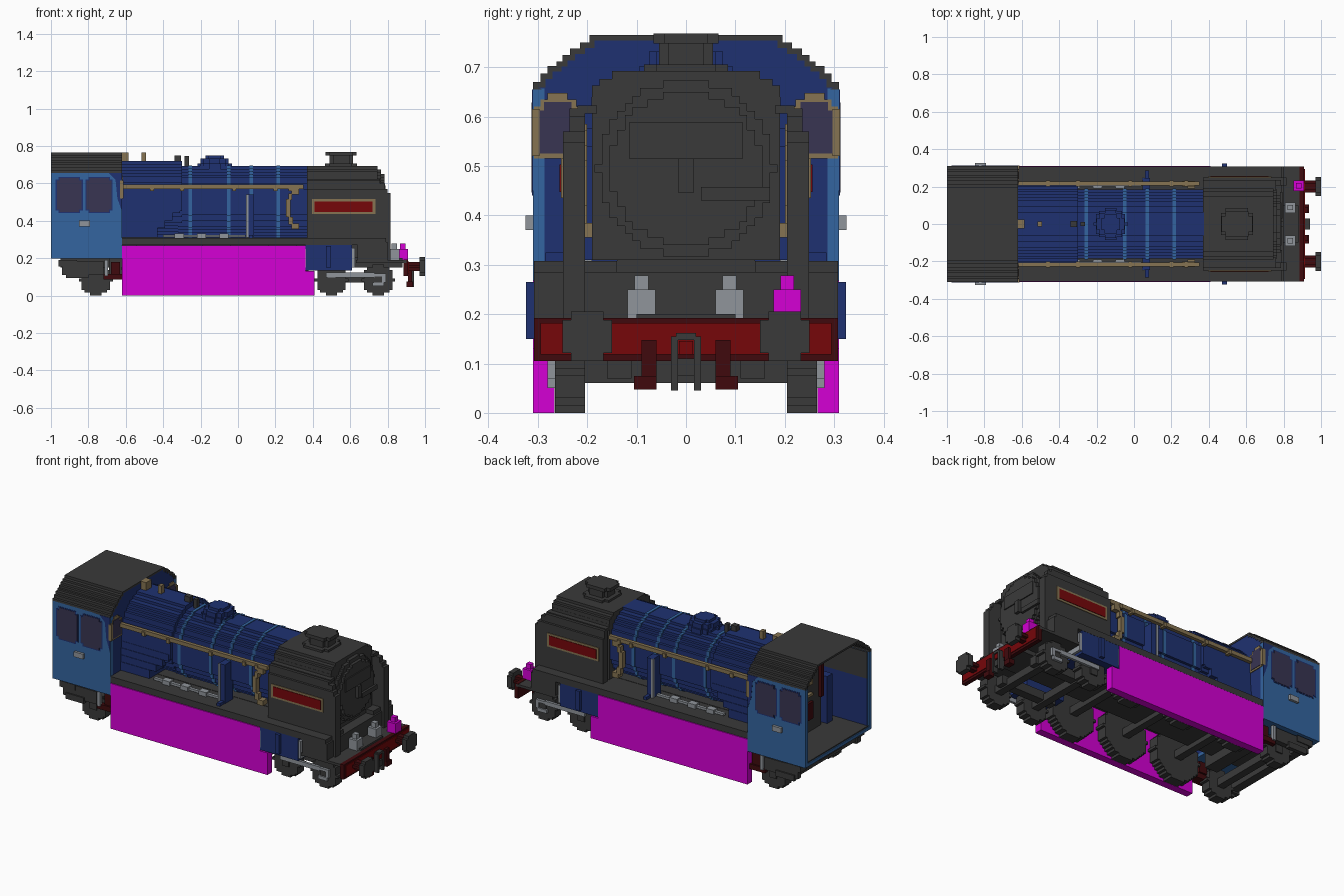
import bpy, bmesh, math

if "Cube" in bpy.data.objects:
    bpy.data.objects.remove(bpy.data.objects["Cube"], do_unlink=True)


def mat(name, r, g, b):
    m = bpy.data.materials.new(name)
    m.diffuse_color = (r, g, b, 1)
    m.use_nodes = True
    m.node_tree.nodes["Principled BSDF"].inputs["Base Color"].default_value = (r, g, b, 1)
    return m


GRAY = mat("dark_gray", 0.042, 0.042, 0.042)
NAVY = mat("dark_blue", 0.0135, 0.031, 0.165)
BLUE = mat("light_blue", 0.034, 0.13, 0.35)
PINK = mat("magenta", 0.66, 0.0, 0.66)
RED = mat("red", 0.18, 0.002, 0.003)
MAROON = mat("dark_red", 0.05, 0.003, 0.004)
GOLD = mat("gold", 0.24, 0.175, 0.085)
STEEL = mat("light_gray", 0.28, 0.3, 0.33)
GLASS = mat("window_purple", 0.04, 0.035, 0.085)


def prisms(name, m, parts, axis="x", mirror=False):
    """Extrude outlines (points, start, end) along an axis; optionally mirror over y."""
    bm = bmesh.new()
    for s in ((1, -1) if mirror else (1,)):
        for pts, a, b in parts:
            rings = []
            for t in (a, b):
                ring = []
                for u, v in pts:
                    x, y, z = {"x": (t, u, v), "y": (u, t, v), "z": (u, v, t)}[axis]
                    ring.append(bm.verts.new((x, y * s, z)))
                rings.append(ring)
            bm.faces.new(rings[0])
            bm.faces.new(rings[1])
            n = len(pts)
            for i in range(n):
                j = (i + 1) % n
                bm.faces.new((rings[0][i], rings[0][j], rings[1][j], rings[1][i]))
    bmesh.ops.recalc_face_normals(bm, faces=bm.faces)
    me = bpy.data.meshes.new(name)
    bm.to_mesh(me)
    bm.free()
    me.materials.append(m)
    ob = bpy.data.objects.new(name, me)
    bpy.context.collection.objects.link(ob)
    return ob


def rect(u0, u1, v0, v1):
    return [(u0, v0), (u1, v0), (u1, v1), (u0, v1)]


def boxes(name, m, *bs, mirror=False):
    """Boxes given as x0, x1, y0, y1, z0, z1."""
    return prisms(name, m, [(rect(*b[2:]), b[0], b[1]) for b in bs], "x", mirror)


def disc(cu, cv, r, step=0.0155, grow=1.0):
    """Blocky circle outline made of square steps."""
    n = max(3, round(2 * r / step))
    h = 2 * r / n
    right = []
    for i in range(n):
        z = -r + (i + 0.5) * h
        w = max(1, round(math.sqrt(r * r - z * z) / h)) * h
        if right and abs(right[-1][0] - w) < 1e-6:
            right[-1] = (w, -r + (i + 1) * h)
        else:
            right += [(w, -r + i * h), (w, -r + (i + 1) * h)]
    half = [(u * grow, v * grow) for u, v in right]
    return [(cu + u, cv + v) for u, v in half] + [(cu - u, cv + v) for u, v in reversed(half)]


def stairs(layers):
    """Right side of a stepped arch from (half width, bottom height) layers."""
    pts = [layers[0]]
    for (w0, _), (w1, z1) in zip(layers, layers[1:]):
        pts += [(w0, z1), (w1, z1)]
    return pts


def flip(pts):
    return [(-u, v) for u, v in reversed(pts)]


def rounded(u0, u1, v0, v1, c=0.015):
    """Rectangle with notched corners."""
    return [(u0 + c, v0), (u1 - c, v0), (u1 - c, v0 + c), (u1, v0 + c), (u1, v1 - c), (u1 - c, v1 - c),
            (u1 - c, v1), (u0 + c, v1), (u0 + c, v1 - c), (u0, v1 - c), (u0, v0 + c), (u0 + c, v0 + c)]


# Cab shell
outer = stairs([(0.31, 0.655), (0.295, 0.67), (0.28, 0.687), (0.262, 0.702), (0.25, 0.712),
                (0.235, 0.725), (0.215, 0.738), (0.195, 0.75), (0.175, 0.765)])[:-1] + [(0.175, 0.765)]
inner = [(0.292, 0.655)] + [(w - 0.01, z - 0.011) for w, z in outer[1:]]
prisms("cab_roof", GRAY, [(outer + flip(outer) + [(-u, v) for u, v in inner] + inner[::-1], -1, -0.62)])
boxes("cab_side", BLUE, (-1, -0.62, 0.287, 0.31, 0.197, 0.657), mirror=True)
boxes("cab_floor", BLUE, (-1, -0.62, -0.287, 0.287, 0.197, 0.215))
boxes("cab_floor_boards", GRAY, (-0.995, -0.63, -0.287, 0.287, 0.215, 0.222))
wall = [(0.287, 0.215)] + inner[1:]
prisms("cab_front_wall", NAVY, [(wall + flip(wall), -0.645, -0.622)])
boxes("cab_lining", GRAY, (-0.99, -0.645, 0.281, 0.287, 0.5, 0.657), mirror=True)
boxes("cab_lower_lining", NAVY, (-0.99, -0.645, 0.281, 0.287, 0.222, 0.5), mirror=True)

# Cab windows and trim
prisms("cab_window_trim", NAVY, [(rounded(x, x + 0.145, 0.44, 0.635), 0.309, 0.3115)
                                 for x in (-0.975, -0.815)], "y", True)
prisms("cab_window", GLASS, [(rounded(x, x + 0.133, 0.446, 0.629), 0.3, 0.313)
                             for x in (-0.969, -0.809)], "y", True)
prisms("cab_front_edge", NAVY, [([(-0.62, 0.45), (-0.62, 0.655), (-0.69, 0.655), (-0.655, 0.62),
                                  (-0.645, 0.52)], 0.308, 0.3115)], "y", True)
boxes("front_window_frame", GOLD, (-0.627, -0.617, 0.205, 0.308, 0.515, 0.62),
      (-0.627, -0.617, 0.222, 0.295, 0.62, 0.635), (-0.627, -0.617, 0.24, 0.28, 0.635, 0.648),
      (-0.632, -0.612, 0.297, 0.312, 0.52, 0.615), mirror=True)
boxes("front_window", GLASS, (-0.62, -0.614, 0.215, 0.297, 0.525, 0.612),
      (-0.62, -0.614, 0.232, 0.288, 0.612, 0.63), mirror=True)
boxes("cab_handle", STEEL, (-0.85, -0.79, 0.305, 0.325, 0.37, 0.4), mirror=True)

# Controls inside the cab
boxes("backhead", GRAY, (-0.78, -0.64, -0.15, 0.15, 0.222, 0.56), (-0.76, -0.64, -0.11, 0.11, 0.56, 0.62))
boxes("firehole", MAROON, (-0.795, -0.78, -0.06, 0.06, 0.3, 0.4), (-0.8, -0.78, 0.09, 0.115, 0.35, 0.6),
      (-0.8, -0.78, -0.15, -0.125, 0.4, 0.6))
boxes("gauges", GOLD, (-0.79, -0.78, -0.06, -0.02, 0.5, 0.54), (-0.79, -0.78, 0.02, 0.06, 0.5, 0.54),
      (-0.8, -0.78, -0.05, 0.05, 0.44, 0.455))
boxes("cab_column", NAVY, (-0.8, -0.7, 0.18, 0.23, 0.222, 0.5), mirror=True)

# Boiler, firebox and bands
prisms("boiler", NAVY, [(disc(0, 0.499, 0.193), -0.32, 0.375)])
prisms("boiler_band", BLUE, [(disc(0, 0.499, 0.193, grow=1.022), x - 0.009, x + 0.009)
                             for x in (-0.255, -0.05, 0.07, 0.215)])
prisms("firebox", NAVY, [(disc(0, 0.514, 0.204), -0.63, -0.3)])
boxes("firebox_flare", NAVY, (-0.62, -0.43, 0.0, 0.215, 0.31, 0.36), (-0.62, -0.39, 0.0, 0.212, 0.36, 0.4),
      (-0.62, -0.35, 0.0, 0.209, 0.4, 0.44), (-0.62, -0.31, 0.0, 0.206, 0.44, 0.48), mirror=True)
prisms("dome", NAVY, [(disc(-0.125, 0, 0.085), 0.66, 0.705), (disc(-0.125, 0, 0.075), 0.705, 0.732),
                      (disc(-0.125, 0, 0.05), 0.732, 0.748)], "z")
boxes("safety_valve", GOLD, (-0.62, -0.585, -0.025, 0.025, 0.7, 0.765), (-0.515, -0.493, -0.014, 0.014, 0.7, 0.765))
boxes("whistle", GRAY, (-0.34, -0.305, -0.016, 0.016, 0.68, 0.75), (-0.285, -0.262, -0.012, 0.012, 0.68, 0.745))

# Handrail, pipes and pump on each side
boxes("handrail", GOLD, (-0.62, 0.35, 0.205, 0.226, 0.57, 0.593),
      *[(x, x + 0.02, 0.2, 0.233, 0.56, 0.585) for x in (-0.47, -0.31, -0.03, 0.19, 0.27)], mirror=True)
boxes("curved_pipe", GOLD, (0.285, 0.325, 0.2, 0.23, 0.54, 0.572), (0.27, 0.29, 0.2, 0.23, 0.51, 0.545),
      (0.257, 0.28, 0.2, 0.23, 0.42, 0.515), (0.27, 0.295, 0.2, 0.23, 0.38, 0.42),
      (0.285, 0.325, 0.19, 0.23, 0.355, 0.385), mirror=True)
boxes("pump", NAVY, (0.045, 0.085, 0.17, 0.245, 0.31, 0.54), (0.06, 0.08, 0.245, 0.285, 0.308, 0.325), mirror=True)
boxes("pump_pipe", STEEL, (0.042, 0.056, 0.235, 0.248, 0.31, 0.54), (-0.4, 0.04, 0.2, 0.218, 0.312, 0.325),
      *[(x, x + 0.05, 0.19, 0.228, 0.308, 0.333) for x in (-0.34, -0.22, -0.1)], mirror=True)

# Smokebox, door and chimney
hood = stairs([(0.19, 0.31), (0.191, 0.61), (0.19, 0.64), (0.175, 0.663), (0.15, 0.676), (0.13, 0.692)])
prisms("smokebox", GRAY, [(hood + flip(hood), 0.37, 0.745), (disc(0, 0.495, 0.178), 0.745, 0.765),
                          (disc(0, 0.495, 0.155), 0.765, 0.782)])
boxes("smokebox_saddle", GRAY, (0.42, 0.74, -0.14, 0.14, 0.25, 0.36))
boxes("door_fittings", GRAY, (0.78, 0.788, -0.115, 0.115, 0.515, 0.588), (0.782, 0.8, -0.015, 0.015, 0.445, 0.515),
      (0.78, 0.795, 0.03, 0.17, 0.43, 0.457))
prisms("chimney", GRAY, [(rounded(0.465, 0.635, -0.085, 0.085, 0.025), 0.68, 0.705),
                         (rounded(0.49, 0.615, -0.055, 0.055, 0.02), 0.705, 0.748),
                         (rounded(0.467, 0.633, -0.066, 0.066, 0.022), 0.748, 0.768)], "z")

# Smoke deflectors with nameplates
prisms("smoke_deflector", GRAY, [([(0.37, 0.29), (0.37, 0.57), (0.8, 0.57), (0.8, 0.548), (0.815, 0.548),
                                   (0.815, 0.19), (0.785, 0.19), (0.785, 0.29)], 0.205, 0.249),
                                 ([(0.37, 0.55), (0.37, 0.616), (0.76, 0.616), (0.76, 0.6), (0.785, 0.6),
                                   (0.785, 0.55)], 0.205, 0.236)], "y", True)
boxes("deflector_cap", GRAY, (0.37, 0.76, 0.18, 0.22, 0.606, 0.622), mirror=True)
boxes("nameplate_border", GOLD, (0.395, 0.735, 0.247, 0.253, 0.435, 0.515), mirror=True)
boxes("nameplate", RED, (0.41, 0.72, 0.25, 0.256, 0.447, 0.503), mirror=True)

# Running boards, front steps and main frame
boxes("running_board", GRAY, (-0.62, 0.79, 0.14, 0.308, 0.27, 0.308), mirror=True)
boxes("front_skirt", GRAY, (0.64, 0.8, -0.308, 0.308, 0.19, 0.285), (0.63, 0.9, -0.308, 0.308, 0.175, 0.19))
boxes("main_frame", GRAY, (-0.95, 0.88, -0.1, 0.1, 0.15, 0.2), (-0.62, 0.64, -0.14, 0.14, 0.2, 0.31),
      (-0.69, -0.61, -0.15, 0.15, 0.1, 0.2))
boxes("side_panel", PINK, (-0.62, 0.41, 0.266, 0.31, 0, 0.13), (-0.62, 0.36, 0.266, 0.31, 0.13, 0.268), mirror=True)

# Cylinders
boxes("cylinder", NAVY, (0.36, 0.61, 0.14, 0.307, 0.135, 0.27), (0.47, 0.497, 0.307, 0.324, 0.15, 0.265), mirror=True)
boxes("cylinder_cover", STEEL, (0.605, 0.625, 0.18, 0.305, 0.15, 0.255), (0.352, 0.363, 0.2, 0.308, 0.15, 0.25),
      mirror=True)

# Wheels and axles
drivers = [(x, 0.145, 0.145) for x in (0.24, -0.115, -0.47)]
small = [(x, 0.083, 0.083) for x in (0.5, 0.75, -0.76)]
prisms("wheel", GRAY, [(disc(x, z, r), 0.205, 0.265) for x, z, r in drivers + small], "y", True)
prisms("axle", GRAY, [(rect(x - 0.022, x + 0.022, z - 0.022, z + 0.022), -0.272, 0.272)
                      for x, z, r in drivers + small], "y")
boxes("bogie_frame", GRAY, (0.44, 0.8, 0.11, 0.16, 0.07, 0.12), mirror=True)
boxes("bogie_rod", STEEL, (0.47, 0.73, 0.265, 0.28, 0.097, 0.122), (0.72, 0.79, 0.265, 0.28, 0.103, 0.118),
      (0.77, 0.79, 0.265, 0.28, 0.07, 0.105), (0.72, 0.78, 0.265, 0.28, 0.05, 0.07), mirror=True)

# Trailing truck below the cab
boxes("trailing_frame", GRAY, (-0.94, -0.72, 0.265, 0.295, 0.11, 0.185), (-0.96, -0.86, 0.24, 0.3, 0.155, 0.19),
      (-0.92, -0.8, 0.28, 0.303, 0.095, 0.13), mirror=True)
boxes("trailing_cross_bar", GRAY, (-0.93, -0.88, -0.27, 0.27, 0.12, 0.17))
boxes("injector", MAROON, (-0.72, -0.62, 0.23, 0.29, 0.085, 0.115), (-0.68, -0.63, 0.22, 0.28, 0.115, 0.18),
      mirror=True)
boxes("injector_pipe", STEEL, (-0.715, -0.695, 0.28, 0.3, 0.105, 0.19), mirror=True)

# Buffer beam, buffers and couplings
boxes("buffer_beam", MAROON, (0.885, 0.91, -0.308, 0.308, 0.105, 0.192))
boxes("beam_face", RED, (0.908, 0.914, -0.295, 0.295, 0.118, 0.182))
prisms("buffer_stem", MAROON, [(disc(0.2, 0.155, 0.024), 0.91, 0.972)], mirror=True)
prisms("buffer_head", GRAY, [(disc(0.2, 0.155, 0.05), 0.97, 1.0)], mirror=True)
boxes("coupling", GRAY, (0.91, 0.94, 0.016, 0.03, 0.045, 0.155), (0.91, 0.94, 0, 0.02, 0.148, 0.162),
      (0.91, 0.935, 0, 0.02, 0.075, 0.11), mirror=True)
boxes("coupling_hook", RED, (0.91, 0.935, -0.014, 0.014, 0.118, 0.146))
boxes("brake_hose", MAROON, (0.91, 0.93, 0.06, 0.09, 0.075, 0.148), (0.9, 0.935, 0.06, 0.105, 0.047, 0.075),
      mirror=True)


# Lamps on the front deck
def lamp(name, m, x, y):
    boxes(name, m, (x - 0.028, x + 0.028, y - 0.028, y + 0.028, 0.19, 0.25),
          (x - 0.015, x + 0.015, y - 0.014, y + 0.014, 0.25, 0.278))


lamp("lamp_right", STEEL, 0.836, -0.09)
lamp("lamp_left", STEEL, 0.836, 0.088)
lamp("lamp_outer", PINK, 0.88, 0.205)
